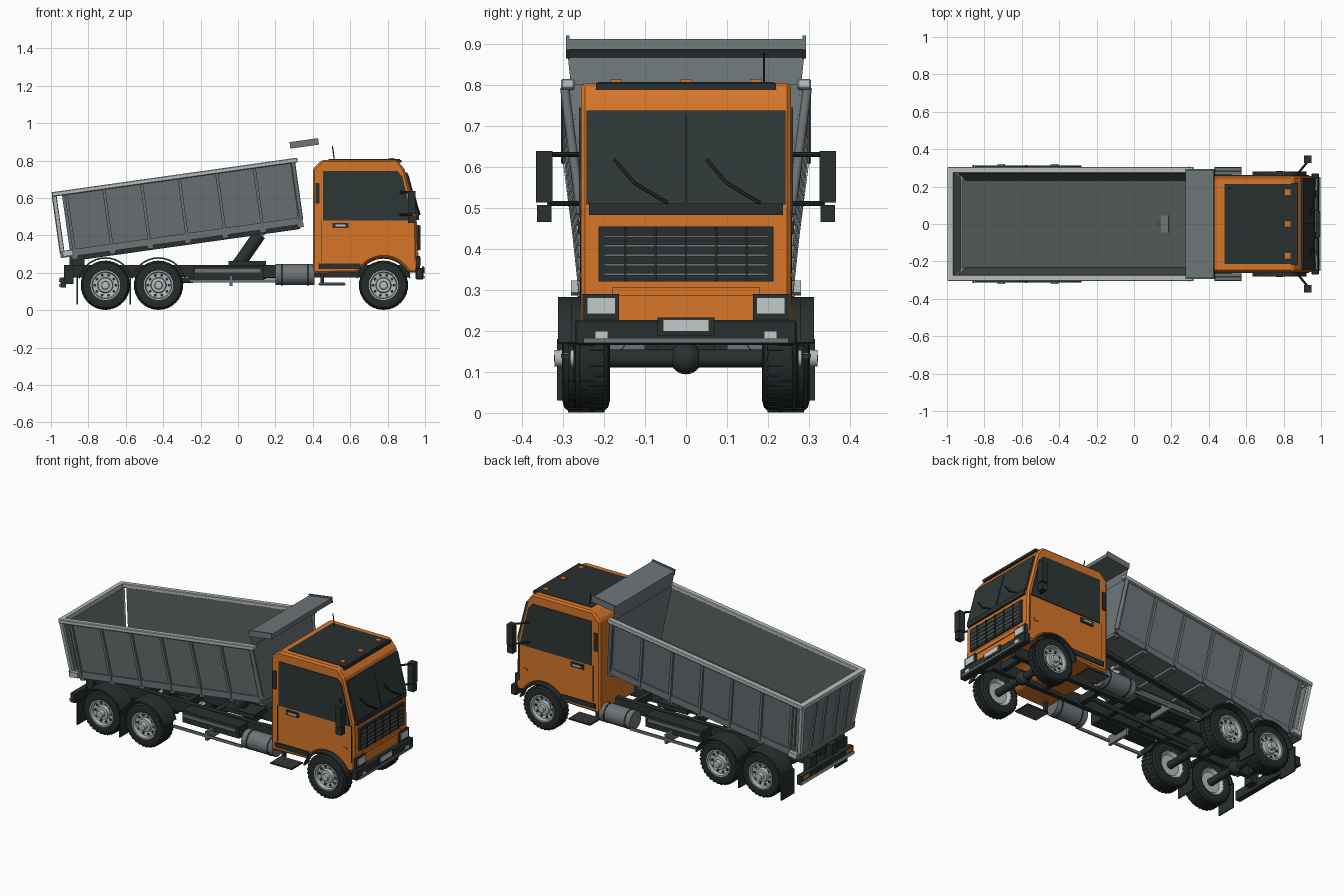
import bpy, bmesh, math
from mathutils import Matrix, Vector

cube = bpy.data.objects.get("Cube")
if cube:
    bpy.data.objects.remove(cube, do_unlink=True)


def material(name, r, g, b):
    m = bpy.data.materials.new(name)
    m.use_nodes = True
    m.diffuse_color = (r, g, b, 1)
    bsdf = next(n for n in m.node_tree.nodes if n.type == 'BSDF_PRINCIPLED')
    bsdf.inputs["Base Color"].default_value = (r, g, b, 1)
    bsdf.inputs["Roughness"].default_value = 0.7
    return m


ORANGE = material("cab orange", 0.68, 0.18, 0.022)
DARK = material("dark plastic", 0.022, 0.03, 0.03)
GLASS = material("dark glass", 0.027, 0.037, 0.037)
BED = material("bed gray", 0.155, 0.18, 0.19)
FLOOR = material("bed floor gray", 0.085, 0.1, 0.09)
RIM = material("light gray", 0.46, 0.5, 0.5)
STEEL = material("steel gray", 0.16, 0.175, 0.185)
LAMP = material("lamp white", 0.55, 0.6, 0.6)
RUBBER = material("tyre rubber", 0.018, 0.024, 0.024)

# Tilted frame of the tipping bed
TILT = Matrix.Translation((-0.94, 0, 0.285)) @ Matrix.Rotation(math.radians(-8), 4, 'Y')


def finish(name, bm, mat, mirror=False, frame=None, bevel=0, smooth=False):
    bmesh.ops.recalc_face_normals(bm, faces=bm.faces[:])
    me = bpy.data.meshes.new(name)
    bm.to_mesh(me)
    bm.free()
    me.materials.append(mat)
    ob = bpy.data.objects.new(name, me)
    bpy.context.collection.objects.link(ob)
    if frame:
        ob.matrix_world = frame
    if bevel:
        b = ob.modifiers.new("bevel", 'BEVEL')
        b.width, b.segments, b.limit_method = bevel, 1, 'ANGLE'
    if mirror:
        m = ob.modifiers.new("mirror", 'MIRROR')
        m.use_axis = (False, True, False)
    if smooth:
        bpy.ops.object.select_all(action='DESELECT')
        ob.select_set(True)
        bpy.context.view_layer.objects.active = ob
        bpy.ops.object.shade_smooth_by_angle(angle=math.radians(35))
    return ob


def box(name, mat, x, y, z, **kw):
    bm = bmesh.new()
    size = Matrix.Diagonal((x[1] - x[0], y[1] - y[0], z[1] - z[0], 1))
    mid = Vector((sum(x), sum(y), sum(z))) / 2
    bmesh.ops.create_cube(bm, size=1, matrix=Matrix.Translation(mid) @ size)
    return finish(name, bm, mat, **kw)


def prism(name, mat, pts, a, b, axis='y', **kw):
    """Extrude an (x, z) outline along y, or a (y, z) outline along x."""
    bm = bmesh.new()
    at = (lambda p, d: (p[0], d, p[1])) if axis == 'y' else (lambda p, d: (d, p[0], p[1]))
    face = bm.faces.new([bm.verts.new(at(p, a)) for p in pts])
    ext = bmesh.ops.extrude_face_region(bm, geom=[face])
    move = Vector(at((0, 0), b - a))
    bmesh.ops.translate(bm, vec=move, verts=[v for v in ext["geom"] if isinstance(v, bmesh.types.BMVert)])
    return finish(name, bm, mat, **kw)


def rod(name, mat, p, q, r, seg=16, **kw):
    bm = bmesh.new()
    p, q = Vector(p), Vector(q)
    turn = (q - p).to_track_quat('Z', 'Y').to_matrix().to_4x4()
    bmesh.ops.create_cone(bm, cap_ends=True, segments=seg, radius1=r, radius2=r,
                          depth=(q - p).length, matrix=Matrix.Translation((p + q) / 2) @ turn)
    return finish(name, bm, mat, smooth=seg > 8, **kw)


def lathe(name, mat, x, z, profile, seg=40):
    """Spin an (r, y) profile round a wheel axis, mirrored to both sides."""
    bm = bmesh.new()
    vs = [bm.verts.new((x + r, y, z)) for r, y in profile]
    es = [bm.edges.new(e) for e in zip(vs, vs[1:])]
    bmesh.ops.spin(bm, geom=vs + es, cent=(x, 0, z), axis=(0, 1, 0), angle=math.tau, steps=seg)
    bmesh.ops.remove_doubles(bm, verts=bm.verts[:], dist=0.0004)
    return finish(name, bm, mat, mirror=True, smooth=True)


def arc(cx, cz, r, a0, a1, n=14):
    step = math.radians(a1 - a0) / n
    return [(cx + r * math.cos(math.radians(a0) + i * step), cz + r * math.sin(math.radians(a0) + i * step))
            for i in range(n + 1)]


# Wheels, fenders and axles: outer and inner tyre face, hub reach, fender span
WZ = 0.133
for label, wx, out, inn, hub, guard in (("front", 0.778, 0.274, 0.185, 0.284, (0.24, 0.28)),
                                        ("middle", -0.425, 0.302, 0.185, 0.322, (0.19, 0.312)),
                                        ("rear", -0.709, 0.302, 0.185, 0.322, (0.19, 0.312))):
    lathe(label + "_tyre", RUBBER, wx, WZ, [(0.076, out - 0.005), (0.1, out), (0.12, out - 0.005),
          (0.129, out - 0.016), (0.129, inn + 0.016), (0.12, inn + 0.005), (0.1, inn), (0.076, inn + 0.006),
          (0.076, out - 0.005)])
    lathe(label + "_rim", RIM, wx, WZ, [(0, inn + 0.022), (0.06, inn + 0.022), (0.078, inn + 0.005),
          (0.079, out - 0.004), (0.072, out - 0.004), (0.068, out - 0.024), (0.042, out - 0.028),
          (0.038, out - 0.01), (0.022, out - 0.008), (0.02, hub - 0.002), (0, hub)])
    bm = bmesh.new()
    for i in range(64):
        spin = Matrix.Translation((wx, 0, WZ)) @ Matrix.Rotation(math.tau * i / 64, 4, 'Y')
        y = out - 0.032 if i % 2 else inn + 0.032
        bmesh.ops.create_cube(bm, size=1, matrix=spin @ Matrix.Translation((0, y, 0.1275))
                              @ Matrix.Diagonal((0.012, 0.036, 0.008, 1)))
    finish(label + "_tread", bm, RUBBER, mirror=True)
    for px, pz in arc(wx, WZ, 0.056, 0, 324, 9):
        rod(label + "_rim_hole", DARK, (px, out - 0.028, pz), (px, out - 0.022, pz), 0.008, 8, mirror=True)
    rod(label + "_axle", DARK, (wx, -0.22, WZ), (wx, 0.22, WZ), 0.022)
    bm = bmesh.new()
    bmesh.ops.create_uvsphere(bm, u_segments=20, v_segments=12, radius=0.039,
                              matrix=Matrix.Translation((wx, 0, WZ)))
    finish(label + "_differential", bm, DARK, smooth=True)
    outline = arc(wx, WZ, 0.15, 15, 165) + arc(wx, WZ, 0.142, 15, 165)[::-1]
    prism(label + "_fender", DARK, outline, *guard, mirror=True)
for x in (-0.86, -0.575):
    box("mud_flap", DARK, (x - 0.004, x + 0.004), (0.195, 0.315), (0.03, 0.18), mirror=True)

# Chassis
box("chassis_rail", DARK, (-0.92, 0.92), (0.075, 0.105), (0.175, 0.24), mirror=True)
for x in (-0.88, -0.57, -0.3, -0.1, 0.1, 0.3, 0.55, 0.85):
    box("cross_member", DARK, (x - 0.015, x + 0.015), (-0.08, 0.08), (0.185, 0.23))
rod("drive_shaft", DARK, (-0.43, 0, 0.15), (0.3, 0, 0.19), 0.014)
box("equipment_box", DARK, (-0.24, 0.14), (0.105, 0.19), (0.165, 0.235), mirror=True)
box("equipment_trim", STEEL, (-0.23, 0.12), (0.19, 0.197), (0.2, 0.22), mirror=True)
box("side_guard", STEEL, (-0.26, 0.2), (0.24, 0.25), (0.148, 0.164), mirror=True)
box("guard_post", STEEL, (-0.045, -0.03), (0.1, 0.25), (0.13, 0.185), mirror=True)
rod("fuel_tank", STEEL, (0.2, 0.2, 0.19), (0.41, 0.2, 0.19), 0.056, 24, mirror=True)
for x in (0.235, 0.375):
    rod("tank_band", DARK, (x - 0.005, 0.2, 0.19), (x + 0.005, 0.2, 0.19), 0.0575, 24, mirror=True)
box("pivot_block", DARK, (-0.9, -0.82), (0.06, 0.12), (0.235, 0.295), mirror=True)
box("cylinder_mount", DARK, (-0.05, 0.15), (-0.06, 0.06), (0.235, 0.262))
rod("lift_cylinder", DARK, (0, 0, 0.24), (0.115, 0, 0.405), 0.035)
rod("lift_rod", RIM, (0.1, 0, 0.385), (0.145, 0, 0.445), 0.022)
box("rear_beam", DARK, (-0.95, -0.92), (-0.25, 0.25), (0.12, 0.175))
box("rear_strip", RIM, (-0.957, -0.949), (-0.25, 0.25), (0.125, 0.14))
box("rear_bracket", DARK, (-0.93, -0.88), (0.07, 0.13), (0.14, 0.24), mirror=True)
box("tail_lamp", ORANGE, (-0.956, -0.949), (0.18, 0.235), (0.15, 0.17), mirror=True)

# Slatted steps
box("step", DARK, (0.43, 0.575), (0.2, 0.305), (0.135, 0.143), mirror=True)
for i in range(5):
    y = 0.207 + i * 0.02
    box("step_slat", STEEL, (0.435, 0.57), (y, y + 0.012), (0.132, 0.147), mirror=True)
box("step_hanger", DARK, (0.44, 0.46), (0.19, 0.21), (0.135, 0.23), mirror=True)

# Tipping bed
bed = dict(frame=TILT)
sides = dict(frame=TILT, mirror=True)
box("bed_floor", FLOOR, (0.03, 1.295), (-0.24, 0.24), (0, 0.02), **bed)
box("bed_underside", BED, (0.03, 1.295), (-0.238, 0.238), (-0.006, 0.001), **bed)
prism("bed_side", BED, [(0.236, 0), (0.246, 0), (0.288, 0.34), (0.278, 0.34)], 0.045, 1.295, 'x', **sides)
prism("side_lining", FLOOR, [(0.232, 0.018), (0.237, 0.018), (0.279, 0.34), (0.274, 0.34)], 0.045, 1.285, 'x', **sides)
box("lower_rail", STEEL, (0.03, 1.3), (0.236, 0.259), (-0.006, 0.032), **sides)
box("top_rim", RIM, (-0.008, 1.318), (0.272, 0.305), (0.325, 0.35), bevel=0.004, **sides)
for i in range(7):
    u = 0.06 + i * 0.203
    prism("side_rib", BED, [(0.244, 0), (0.262, 0), (0.297, 0.33), (0.28, 0.33)], u, u + 0.016, 'x', **sides)
    box("floor_bearer", BED, (u - 0.008, u + 0.024), (-0.252, 0.252), (-0.022, 0), **bed)
rod("front_corner_post", STEEL, (1.293, 0.256, 0.02), (1.293, 0.296, 0.33), 0.011, **sides)
box("bed_beam", DARK, (0.1, 1.28), (0.075, 0.105), (-0.03, 0), **sides)
wall = [(-0.238, 0), (0.238, 0), (0.281, 0.34), (-0.281, 0.34)]
prism("bed_front_wall", BED, wall, 1.287, 1.297, 'x', **bed)
upper = [(-0.281, 0.34), (0.281, 0.34), (0.288, 0.408), (-0.288, 0.408)]
prism("upper_front_sheet", BED, upper, 1.291, 1.2916, 'x', **bed)
box("bed_visor", BED, (1.289, 1.44), (-0.288, 0.288), (0.405, 0.43), **bed)
box("visor_end", BED, (1.289, 1.443), (0.284, 0.293), (0.403, 0.438), **sides)
box("floor_plate", BED, (1.1, 1.14), (-0.045, 0.045), (0.018, 0.026), **bed)
gate = [(-0.24, 0.01), (0.24, 0.01), (0.285, 0.335), (-0.285, 0.335)]
prism("tailgate", BED, gate, 0, 0.016, 'x', **bed)
box("tailgate_rim", RIM, (-0.008, 0.022), (-0.3, 0.3), (0.325, 0.35), **bed)
box("tailgate_sill", STEEL, (-0.008, 0.03), (-0.265, 0.265), (-0.006, 0.03), **bed)
prism("tailgate_post", RIM, [(0.236, 0.02), (0.26, 0.02), (0.3, 0.33), (0.276, 0.33)], -0.006, 0.014, 'x', **sides)
for y in (0.06, 0.16):
    box("tailgate_rib", BED, (-0.01, 0.002), (y - 0.008, y + 0.008), (0.02, 0.325), **sides)
box("tailgate_latch", RIM, (0.005, 0.06), (0.255, 0.28), (0.0, 0.03), **sides)

# Cab shell with wheel arch
shell = [(0.40, 0.195), (0.40, 0.755), (0.45, 0.804), (0.85, 0.804), (0.89, 0.755), (0.955, 0.5), (0.962, 0.2)]
prism("cab", ORANGE, shell + arc(0.778, WZ, 0.15, 27, 153, 16), -0.256, 0.256, bevel=0.01)
prism("side_window", GLASS, [(0.455, 0.478), (0.455, 0.745), (0.85, 0.745), (0.878, 0.715), (0.935, 0.478)],
      0.254, 0.261, mirror=True)
prism("windscreen", GLASS, [(0.893, 0.735), (0.905, 0.737), (0.964, 0.508), (0.951, 0.508)], -0.242, 0.242)
box("windscreen_sill", DARK, (0.945, 0.968), (-0.236, 0.236), (0.482, 0.51))
rod("screen_divider", DARK, (0.907, 0, 0.725), (0.965, 0, 0.51), 0.004, 6)
for s in (0, 0.225):
    knots = [(0.942, s - 0.175, 0.618), (0.957, s - 0.125, 0.56), (0.972, s - 0.045, 0.512)]
    for p, q in zip(knots, knots[1:]):
        rod("wiper", DARK, p, q, 0.004, 6)
box("roof_panel", DARK, (0.485, 0.865), (-0.215, 0.215), (0.8, 0.807))
box("roof_lip", DARK, (0.83, 0.874), (-0.22, 0.22), (0.789, 0.804))
for y in (-0.17, 0, 0.17):
    box("roof_marker", ORANGE, (0.808, 0.838), (y - 0.014, y + 0.014), (0.804, 0.813))
rod("antenna", DARK, (0.515, 0.19, 0.8), (0.505, 0.19, 0.877), 0.003, 6)
box("door_handle", DARK, (0.505, 0.59), (0.254, 0.263), (0.438, 0.466), mirror=True)
box("handle_grip", LAMP, (0.52, 0.575), (0.26, 0.267), (0.447, 0.457), mirror=True)
box("side_vent", DARK, (0.415, 0.437), (0.254, 0.261), (0.57, 0.68), mirror=True)
box("door_sill", DARK, (0.43, 0.655), (0.25, 0.262), (0.22, 0.25), mirror=True)
box("side_marker", ORANGE, (0.885, 0.915), (0.254, 0.26), (0.33, 0.342), mirror=True)
for x in (0.443, 0.94):
    box("door_seam", DARK, (x, x + 0.004), (0.254, 0.2575), (0.26, 0.478), mirror=True)

# Mirrors
box("mirror_head", DARK, (0.91, 0.948), (0.325, 0.366), (0.513, 0.638), mirror=True)
box("lower_mirror", DARK, (0.91, 0.948), (0.328, 0.363), (0.465, 0.507), mirror=True)
for z in (0.51, 0.63):
    rod("mirror_arm", DARK, (0.86, 0.25, z), (0.93, 0.335, z), 0.006, 8, mirror=True)

# Grille, lamps and bumper
box("grille", DARK, (0.945, 0.968), (-0.213, 0.213), (0.32, 0.455))
for i in range(5):
    z = 0.335 + i * 0.023
    box("grille_slat", STEEL, (0.966, 0.972), (-0.2, 0.2), (z, z + 0.006))
for i in range(5):
    y = (i - 2) * 0.074
    box("grille_bar", DARK, (0.966, 0.975), (y - 0.003, y + 0.003), (0.322, 0.453))
box("lower_trim", ORANGE, (0.955, 0.966), (-0.18, 0.18), (0.285, 0.307))
box("lamp_frame", DARK, (0.94, 0.972), (0.163, 0.252), (0.222, 0.29), mirror=True)
box("headlamp", LAMP, (0.97, 0.978), (0.172, 0.241), (0.241, 0.281), mirror=True)
box("bumper", DARK, (0.95, 0.99), (-0.271, 0.271), (0.165, 0.226), bevel=0.005)
box("bumper_strip", STEEL, (0.975, 0.997), (-0.25, 0.25), (0.17, 0.183))
box("fog_lamp", LAMP, (0.988, 0.994), (0.19, 0.222), (0.183, 0.2), mirror=True)
box("plate_holder", DARK, (0.985, 0.994), (-0.07, 0.07), (0.188, 0.232))
box("number_plate", LAMP, (0.993, 1.0), (-0.056, 0.056), (0.199, 0.228))
